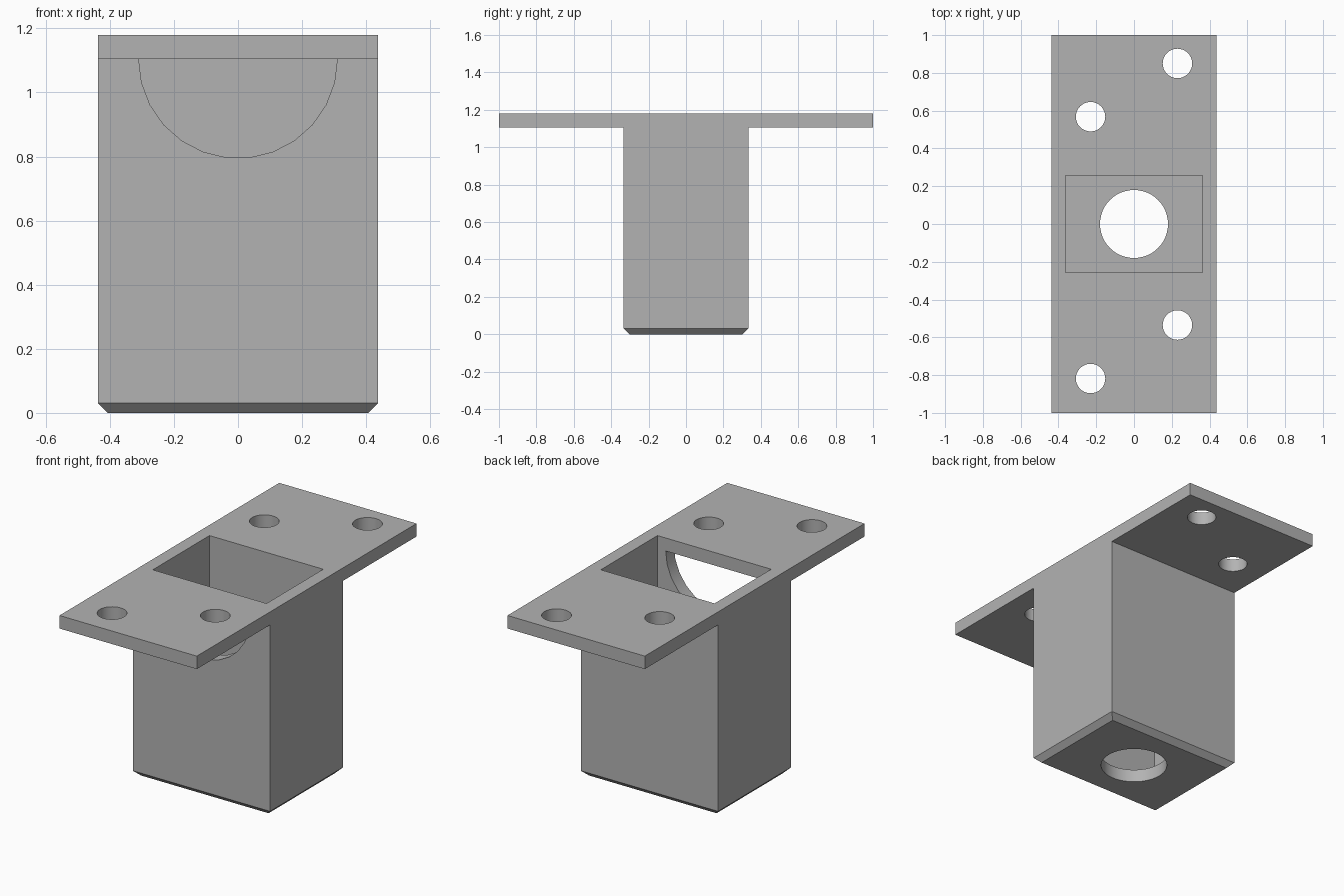
import bpy
import bmesh
from math import pi, sin, cos
from mathutils import Vector

if "Cube" in bpy.data.objects:
    bpy.data.objects.remove(bpy.data.objects["Cube"])

HALF_W, HALF_D, TOP = 0.4375, 0.333, 1.18
WALL = 0.075
UNDER = TOP - WALL

grey = bpy.data.materials.new("grey plastic")
grey.use_nodes = True
grey.diffuse_color = (0.45, 0.45, 0.45, 1)
grey.node_tree.nodes["Principled BSDF"].inputs["Base Color"].default_value = (0.45, 0.45, 0.45, 1)


def prism(name, outline, sweep, chamfer=0):
    """Extrude a flat outline along a vector, optionally chamfering its base."""
    bm = bmesh.new()
    face = bm.faces.new([bm.verts.new(p) for p in outline])
    new = bmesh.ops.extrude_face_region(bm, geom=[face])["geom"]
    moved = [v for v in new if isinstance(v, bmesh.types.BMVert)]
    bmesh.ops.translate(bm, verts=moved, vec=Vector(sweep))
    bmesh.ops.recalc_face_normals(bm, faces=bm.faces)
    if chamfer:
        base = [e for e in bm.edges if all(abs(v.co.z) < 1e-5 for v in e.verts)]
        bmesh.ops.bevel(bm, geom=base, offset=chamfer, segments=1, affect='EDGES')
    mesh = bpy.data.meshes.new(name)
    bm.to_mesh(mesh)
    bm.free()
    mesh.materials.append(grey)
    obj = bpy.data.objects.new(name, mesh)
    bpy.context.collection.objects.link(obj)
    return obj


def round_cutter(name, x, y, radius, low, height, sides):
    ring = [(x + radius * cos(2 * pi * i / sides), y + radius * sin(2 * pi * i / sides), low)
            for i in range(sides)]
    return prism(name, ring, (0, 0, height))


# Mounting flange and housing as one T-shaped section
half = [(HALF_D, 0), (HALF_D, UNDER), (1, UNDER), (1, TOP)]
section = half + [(-y, z) for y, z in reversed(half)]
housing = prism("flanged_housing", [(-HALF_W, y, z) for y, z in section],
                (2 * HALF_W, 0, 0), chamfer=0.031)

# Rectangular pocket, open at the top
px, py = HALF_W - WALL, HALF_D - WALL
cutters = [prism("pocket_cutter",
                 [(-px, -py, WALL), (px, -py, WALL), (px, py, WALL), (-px, py, WALL)],
                 (0, 0, TOP))]

# Half-round window in the front wall, just below the flange
arc = [(0.31 * cos(pi + pi * i / 13), -HALF_D - 0.05, UNDER + 0.31 * sin(pi + pi * i / 13))
       for i in range(14)]
cutters.append(prism("window_cutter", arc, (0, 0.2, 0)))

# Floor opening and staggered screw holes
cutters.append(round_cutter("floor_hole_cutter", 0, 0, 0.18, -0.1, 0.3, 48))
for x, y in [(0.23, 0.85), (-0.23, 0.568), (0.23, -0.535), (-0.23, -0.818)]:
    cutters.append(round_cutter("screw_hole_cutter", x, y, 0.078, UNDER - 0.1, 0.3, 32))

bpy.context.view_layer.objects.active = housing
for cutter in cutters:
    cutter.hide_render = True
    mod = housing.modifiers.new("cut", 'BOOLEAN')
    mod.operation, mod.solver, mod.object = 'DIFFERENCE', 'EXACT', cutter
    bpy.ops.object.modifier_apply(modifier=mod.name)
    bpy.data.objects.remove(cutter)

# Smooth hole walls with sharp rims
bpy.ops.object.select_all(action='DESELECT')
housing.select_set(True)
bpy.ops.object.shade_smooth_by_angle(angle=pi / 6)
